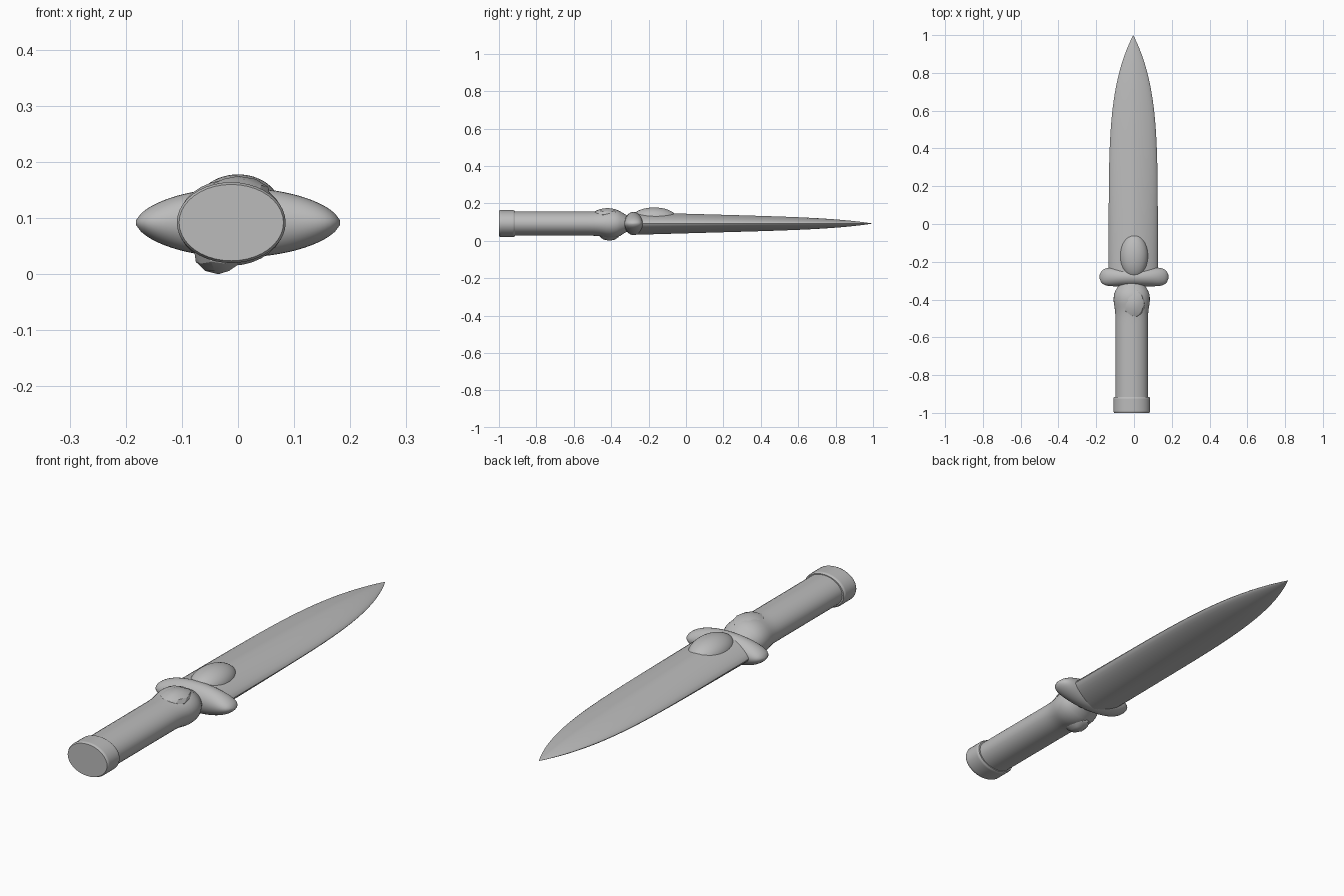
import bpy, bmesh, math
from mathutils import Vector

cube = bpy.data.objects.get("Cube")
if cube:
    bpy.data.objects.remove(cube)

GREY = (0.5, 0.5, 0.5, 1)
plain_grey = bpy.data.materials.new("plain grey")
plain_grey.use_nodes = True
plain_grey.diffuse_color = GREY
shader = plain_grey.node_tree.nodes["Principled BSDF"]
shader.inputs["Base Color"].default_value = GREY

MIDDLE = 0.092      # height of the long axis
OFFSET = -0.012     # sideways shift of the grip


def finish(name, bm, angle):
    """Turn a bmesh into a shaded object with the shared material."""
    bmesh.ops.recalc_face_normals(bm, faces=bm.faces)
    mesh = bpy.data.meshes.new(name)
    bm.to_mesh(mesh)
    bm.free()
    mesh.materials.append(plain_grey)
    part = bpy.data.objects.new(name, mesh)
    bpy.context.collection.objects.link(part)
    bpy.ops.object.select_all(action="DESELECT")
    part.select_set(True)
    bpy.context.view_layer.objects.active = part
    bpy.ops.object.shade_smooth_by_angle(angle=math.radians(angle))


def rounded(value, power):
    """Signed power used for superellipse cross-sections."""
    return math.copysign(abs(value) ** (2 / power), value)


def loft(name, start, end, steps, shape, centre, along_x=False, power=2, sides=32):
    """Skin sections whose half width and half height come from shape(station)."""
    bm = bmesh.new()
    rings = []
    for step in range(steps + 1):
        station = start + (end - start) * step / steps
        width, height = shape(station)
        ring = []
        for side in range(sides):
            turn = math.tau * side / sides
            across = centre + width * rounded(math.cos(turn), power)
            up = MIDDLE + height * rounded(math.sin(turn), power)
            place = (station, across, up) if along_x else (across, station, up)
            ring.append(bm.verts.new(place))
        rings.append(ring)
    for near, far in zip(rings, rings[1:]):
        for side in range(sides):
            bm.faces.new((near[side - 1], near[side], far[side], far[side - 1]))
    bm.faces.new(rings[0])
    bm.faces.new(rings[-1])
    finish(name, bm, 40)


def lump(name, centre, radii, detail, angle):
    """Ellipsoid used for the raised shapes around the guard."""
    bm = bmesh.new()
    bmesh.ops.create_icosphere(bm, subdivisions=detail, radius=1)
    for vert in bm.verts:
        vert.co = Vector(centre) + vert.co * Vector(radii)
    finish(name, bm, angle)


BLADE_START, BLADE_END = -0.27, 0.998


def blade_shape(y):
    """Nearly parallel edges that curve into the point, thinning all the way."""
    t = (y - BLADE_START) / (1 - BLADE_START)
    width = 0.13 * (1 - t ** 5)
    height = 0.06 * (1 - 0.6 * t) * (1 - t ** 8)
    return width, height


def grip_shape(y):
    """Even oval grip, swollen near the guard and pinched at the neck."""
    swell = math.exp(-((y + 0.4) / 0.05) ** 2)
    pinch = max(0, y + 0.36) / 2
    return 0.086 + 0.01 * swell - pinch, 0.065 + 0.012 * swell - pinch


def pommel_shape(y):
    """Straight oval cap with softened rims."""
    edge = min(y + 1, -0.915 - y)
    soften = max(0, 0.008 - edge) / 2
    return 0.097 - soften, 0.072 - soften


def guard_shape(x):
    """Deep in the middle, closing to blunt round tips."""
    u = abs(x) / GUARD_REACH
    return 0.05 * (1 - u ** 8) ** 0.5, 0.062 * (1 - u ** 2) ** 0.6


GUARD_REACH = 0.183
GUARD_TIP = GUARD_REACH * 0.995

loft("blade", BLADE_START, BLADE_END, 40, blade_shape, -0.004, power=1.55)
loft("grip", -0.93, -0.28, 36, grip_shape, OFFSET)
loft("pommel", -1, -0.915, 20, pommel_shape, OFFSET, sides=40)
loft("crossguard", -GUARD_TIP, GUARD_TIP, 40, guard_shape, -0.28, along_x=True)

# Raised boss where the blade leaves the guard
lump("blade_boss", (0, -0.17, 0.12), (0.075, 0.12, 0.058), 4, 40)

# Faceted flap over the grip swelling and keel beneath it
lump("grip_flap", (0, -0.42, 0.14), (0.06, 0.08, 0.035), 2, 20)
lump("grip_keel", (-0.035, -0.41, 0.04), (0.045, 0.06, 0.04), 2, 20)
